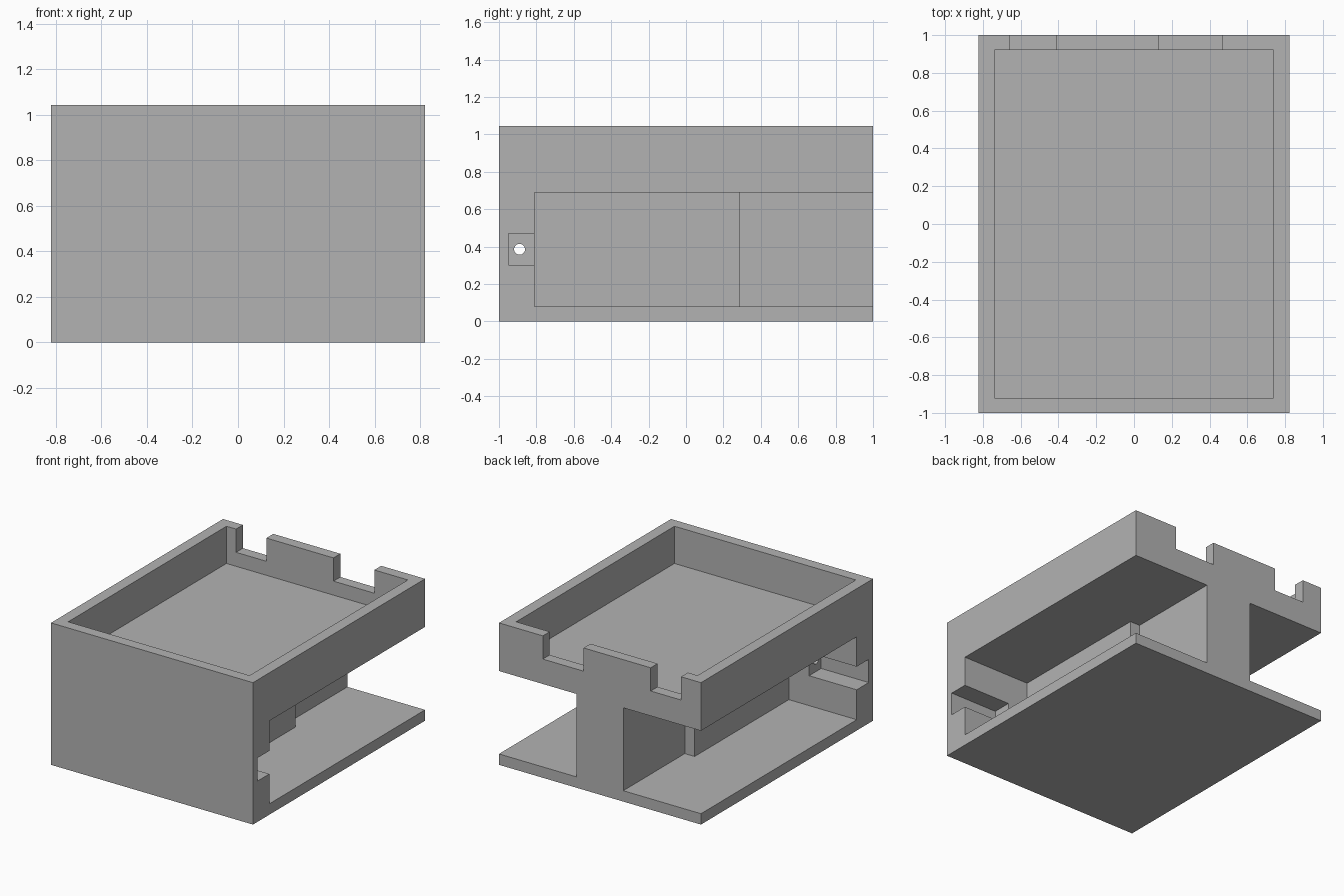
import bpy
import bmesh
from mathutils import Matrix

default = bpy.data.objects.get("Cube")
if default:
    bpy.data.objects.remove(default, do_unlink=True)

grey = bpy.data.materials.new("plain_grey")
grey.use_nodes = True
COLOUR = (0.45, 0.45, 0.45, 1)
grey.diffuse_color = COLOUR
grey.node_tree.nodes["Principled BSDF"].inputs["Base Color"].default_value = COLOUR

W, D, H = 0.822, 1.0, 1.044   # half width, half depth, height
OUT = 1.3                     # cutters reach past the outside


def finish(name, bm):
    bmesh.ops.recalc_face_normals(bm, faces=bm.faces)
    mesh = bpy.data.meshes.new(name)
    bm.to_mesh(mesh)
    bm.free()
    mesh.materials.append(grey)
    obj = bpy.data.objects.new(name, mesh)
    bpy.context.scene.collection.objects.link(obj)
    return obj


def prism(name, plan, z0, z1):
    """Extrude a plan outline from z0 to z1."""
    bm = bmesh.new()
    face = bm.faces.new([bm.verts.new((x, y, z0)) for x, y in plan])
    top = bmesh.ops.extrude_face_region(bm, geom=[face])["geom"]
    verts = [v for v in top if isinstance(v, bmesh.types.BMVert)]
    bmesh.ops.translate(bm, verts=verts, vec=(0, 0, z1 - z0))
    return finish(name, bm)


def block(name, x0, x1, y0, y1, z0, z1):
    return prism(name, [(x0, y0), (x1, y0), (x1, y1), (x0, y1)], z0, z1)


def cut(body, cutter):
    cutter.hide_render = True
    mod = body.modifiers.new(cutter.name, 'BOOLEAN')
    mod.operation = 'DIFFERENCE'
    mod.solver = 'EXACT'
    mod.object = cutter
    bpy.context.view_layer.objects.active = body
    bpy.ops.object.modifier_apply(modifier=mod.name)
    bpy.data.objects.remove(cutter, do_unlink=True)


# Solid housing with a shallow tray in the top
housing = block("tray_housing", -W, W, -D, D, 0, H)
cut(housing, block("tray_recess", -0.738, 0.738, -0.92, 0.92, 0.77, OUT))

# Two notches through the rear tray wall
for x0, x1 in ((-0.66, -0.413), (0.133, 0.465)):
    cut(housing, block("rear_notch", x0, x1, 0.8, OUT, 0.873, OUT))

# Side bays leave a stepped central spine; small slots reach into the front wall
for s in (-1, 1):
    bay = [(0.27, -0.81), (OUT, -0.81), (OUT, OUT),
           (0.19, OUT), (0.19, 0.285), (0.27, 0.285)]
    cut(housing, prism("side_bay", [(s * x, y) for x, y in bay], 0.08, 0.69))
    inner, outer = sorted((s * 0.435, s * OUT))
    cut(housing, block("side_slot", inner, outer, -0.95, -0.7, 0.30, 0.47))

# Round hole joining the two slots
bm = bmesh.new()
bmesh.ops.create_cone(bm, cap_ends=True, segments=32, radius1=0.029, radius2=0.029,
                      depth=1.1, matrix=Matrix.Translation((0, -0.89, 0.385))
                      @ Matrix.Rotation(1.5707963, 4, 'Y'))
cut(housing, finish("cross_hole", bm))
